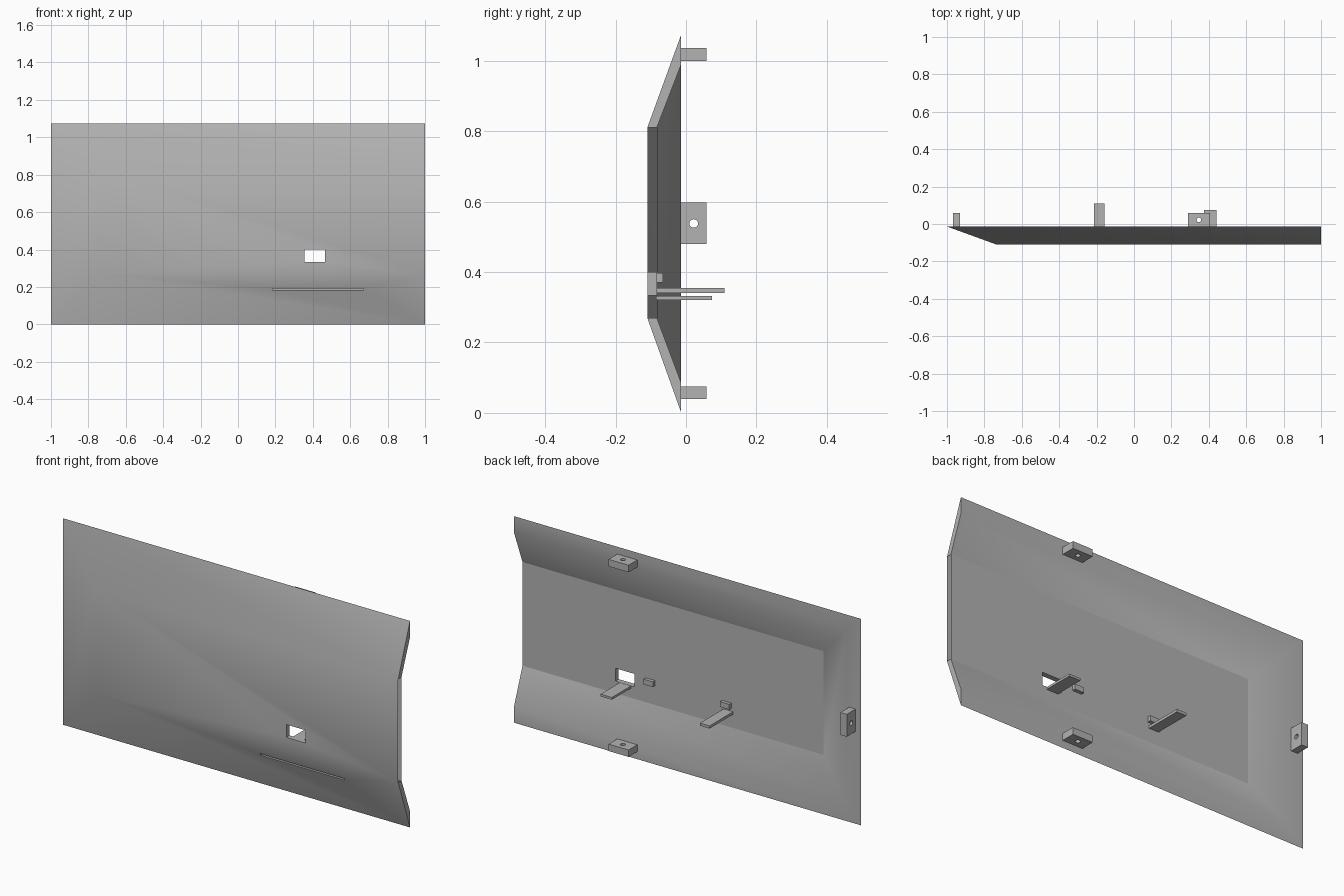
import bpy, bmesh, math
from mathutils import Vector, Matrix

cube = bpy.data.objects.get("Cube")
if cube:
    bpy.data.objects.remove(cube, do_unlink=True)

grey = bpy.data.materials.new("mid grey")
grey.use_nodes = True
GREY = (0.45, 0.45, 0.45, 1)
grey.diffuse_color = GREY
grey.node_tree.nodes["Principled BSDF"].inputs["Base Color"].default_value = GREY


def finish(bm, name):
    bmesh.ops.recalc_face_normals(bm, faces=bm.faces)
    mesh = bpy.data.meshes.new(name)
    bm.to_mesh(mesh)
    bm.free()
    mesh.materials.append(grey)
    obj = bpy.data.objects.new(name, mesh)
    bpy.context.collection.objects.link(obj)
    return obj


def box(name, x, y, z):
    """Box from (low, high) pairs."""
    bm = bmesh.new()
    bmesh.ops.create_cube(bm, size=1)
    for v in bm.verts:
        v.co = Vector([(lo + hi) / 2 + c * (hi - lo) for c, (lo, hi) in zip(v.co, (x, y, z))])
    return finish(bm, name)


def drill(name, centre, axis, radius=0.012):
    bm = bmesh.new()
    turn = Vector(axis).to_track_quat("Z", "Y").to_matrix().to_4x4()
    bmesh.ops.create_cone(bm, cap_ends=True, segments=24, radius1=radius, radius2=radius,
                          depth=0.2, matrix=Matrix.Translation(centre) @ turn)
    return finish(bm, name)


def select(obj):
    bpy.ops.object.select_all(action="DESELECT")
    obj.select_set(True)
    bpy.context.view_layer.objects.active = obj


def cut(obj, cutter):
    mod = obj.modifiers.new("cut", "BOOLEAN")
    mod.operation = "DIFFERENCE"
    mod.solver = "EXACT"
    mod.object = cutter
    select(obj)
    bpy.ops.object.modifier_apply(modifier=mod.name)
    bpy.data.objects.remove(cutter, do_unlink=True)


def smooth(obj):
    select(obj)
    bpy.ops.object.shade_smooth_by_angle(angle=math.radians(30))


RIM, FRONT, FLOOR = -0.0135, -0.11, -0.083

# Tray-shaped panel: four U-shaped rows, open at the +x end
bm = bmesh.new()
rows = []
for y, x_end, low, high in ((RIM, -1, 0, 1.075), (FRONT, -0.735, 0.27, 0.81),
                            (FLOOR, -0.735, 0.27, 0.81), (RIM, -0.915, 0.085, 0.99)):
    rows.append([bm.verts.new(p) for p in
                 ((1, y, low), (x_end, y, low), (x_end, y, high), (1, y, high))])
outer, front, floor, inner = rows
for a, b in ((outer, front), (floor, inner), (inner, outer)):
    for i in range(3):
        bm.faces.new((a[i], a[i + 1], b[i + 1], b[i]))
bm.faces.new(front)
bm.faces.new(floor)
bm.faces.new([r[0] for r in rows] + [r[3] for r in reversed(rows)])
panel = finish(bm, "panel")

# Window through the panel and shallow slot in the lower slope
cut(panel, box("window_cutter", (0.355, 0.465), (-0.2, 0), (0.333, 0.4)))
cut(panel, box("slot_cutter", (0.185, 0.67), (-0.12, -0.064), (0.183, 0.192)))
smooth(panel)
# Crisp crease around the inner floor
for e in panel.data.edges:
    if all(abs(panel.data.vertices[i].co.y - FLOOR) < 0.001 for i in e.vertices):
        e.use_edge_sharp = True

# Drilled mounting tabs on the rim
TAB_Y = (RIM - 0.002, 0.058)
for name, z in (("top_tab", (1.0, 1.037)), ("bottom_tab", (0.039, 0.075))):
    tab = box(name, (0.29, 0.405), TAB_Y, z)
    cut(tab, drill("drill", (0.347, 0.022, z[0]), (0, 0, 1)))
    smooth(tab)
side_tab = box("side_tab", (-0.967, -0.93), TAB_Y, (0.48, 0.597))
cut(side_tab, drill("drill", (-0.95, 0.022, 0.538), (1, 0, 0)))
smooth(side_tab)

# Shelf arms and small stop blocks on the inner floor
BACK = FLOOR - 0.002
box("window_arm", (0.375, 0.44), (BACK, 0.074), (0.32, 0.332))
box("long_arm", (-0.213, -0.158), (BACK, 0.11), (0.341, 0.355))
for name, x in (("window_block", 0.237), ("long_arm_block", -0.203)):
    box(name, (x, x + 0.053), (BACK, -0.065), (0.37, 0.397))
